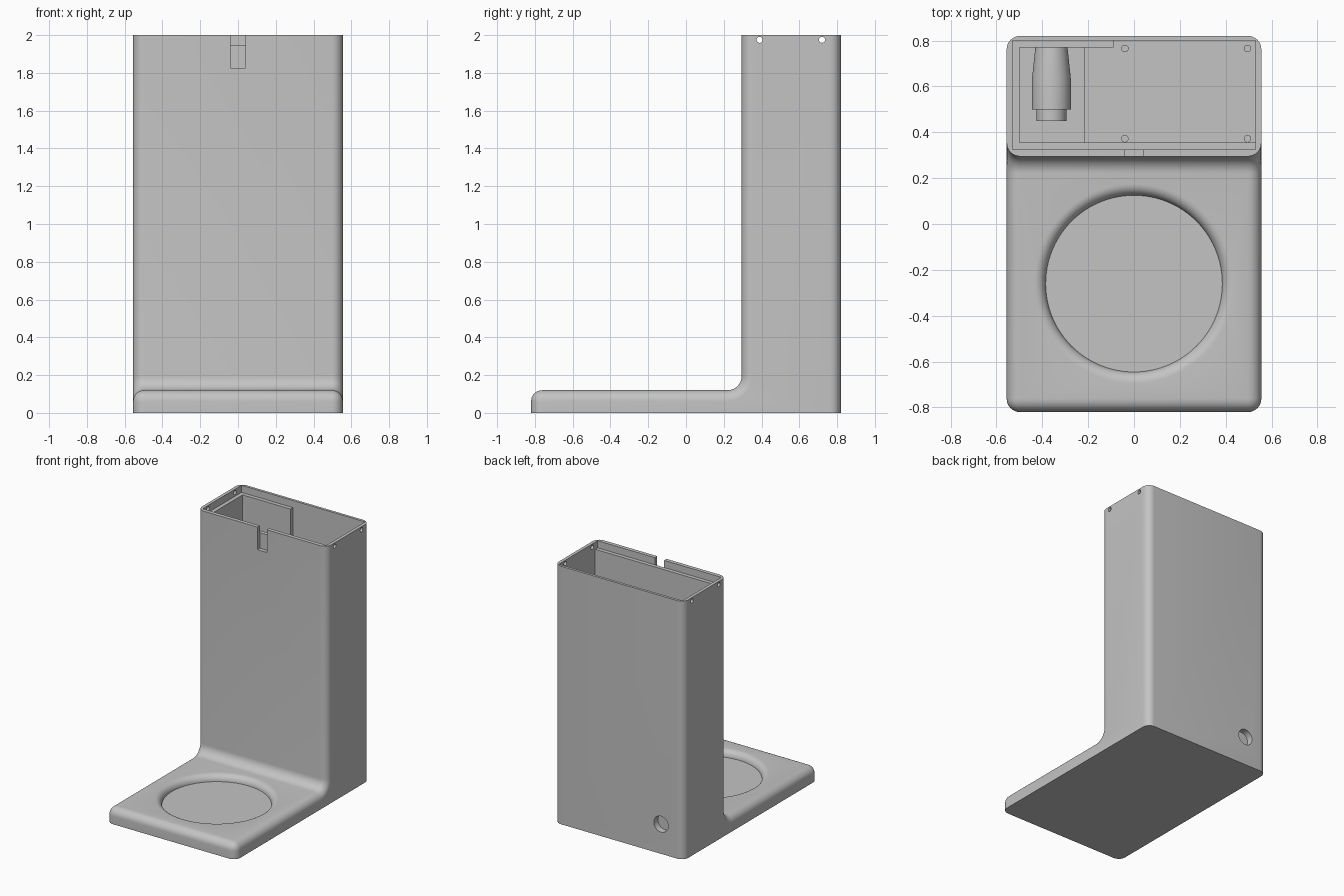
import bpy, bmesh, math
from mathutils import Matrix

cube = bpy.data.objects.get("Cube")
if cube:
    bpy.data.objects.remove(cube, do_unlink=True)

grey = bpy.data.materials.new("plain_grey")
grey.use_nodes = True
colour = (0.55, 0.55, 0.55, 1)
grey.diffuse_color = colour
for node in grey.node_tree.nodes:
    if node.type == 'BSDF_PRINCIPLED':
        node.inputs["Base Color"].default_value = colour

HALF_X, HALF_Y, BASE_TOP, TOWER_Y, HEIGHT = 0.555, 0.82, 0.12, 0.295, 2.0


def finish(name, bm):
    bmesh.ops.recalc_face_normals(bm, faces=bm.faces)
    mesh = bpy.data.meshes.new(name)
    bm.to_mesh(mesh)
    bm.free()
    mesh.materials.append(grey)
    ob = bpy.data.objects.new(name, mesh)
    bpy.context.collection.objects.link(ob)
    return ob


def box(name, x, y, z):
    bm = bmesh.new()
    bmesh.ops.create_cube(bm, size=1)
    for v in bm.verts:
        v.co = [(a + b) / 2 + c * (b - a) for (a, b), c in zip((x, y, z), v.co)]
    return finish(name, bm)


def lathe(name, profile, place, steps=96):
    """Spin a closed (radius, height) profile that starts and ends on the axis."""
    bm = bmesh.new()
    verts = [bm.verts.new((r, 0, h)) for r, h in profile]
    edges = [bm.edges.new(pair) for pair in zip(verts, verts[1:])]
    bmesh.ops.spin(bm, geom=verts + edges, cent=(0, 0, 0), axis=(0, 0, 1),
                   angle=math.tau, steps=steps)
    bmesh.ops.remove_doubles(bm, verts=bm.verts, dist=1e-5)
    bm.transform(place)
    return finish(name, bm)


def rod(name, radius, length, place):
    return lathe(name, [(0, 0), (radius, 0), (radius, length), (0, length)], place, 32)


def activate(ob):
    bpy.ops.object.select_all(action='DESELECT')
    ob.select_set(True)
    bpy.context.view_layer.objects.active = ob


def cut(ob, cutter):
    cutter.hide_render = True
    mod = ob.modifiers.new("cut", 'BOOLEAN')
    mod.operation, mod.solver, mod.object = 'DIFFERENCE', 'EXACT', cutter
    activate(ob)
    bpy.ops.object.modifier_apply(modifier=mod.name)
    bpy.data.objects.remove(cutter, do_unlink=True)


# Stand body: L-shaped side profile with a concave fillet, extruded across
fillet = 0.075
profile = [(-HALF_Y, 0), (-HALF_Y, BASE_TOP)]
for i in range(11):
    a = math.pi / 2 * i / 10
    profile.append((TOWER_Y - fillet + fillet * math.sin(a),
                    BASE_TOP + fillet - fillet * math.cos(a)))
profile += [(TOWER_Y, HEIGHT), (HALF_Y, HEIGHT), (HALF_Y, 0)]
bm = bmesh.new()
side = bm.faces.new([bm.verts.new((-HALF_X, y, z)) for y, z in profile])
out = bmesh.ops.extrude_face_region(bm, geom=[side])
for v in out["geom"]:
    if isinstance(v, bmesh.types.BMVert):
        v.co.x = HALF_X
# keep the closed bottom and the far side, restoring the first cap if dropped
if not any(all(v.co.x < 0 for v in f.verts) for f in bm.faces):
    bmesh.ops.holes_fill(bm, edges=[e for e in bm.edges if e.is_boundary])
bmesh.ops.recalc_face_normals(bm, faces=bm.faces)


def is_rounded(e):
    heights = [v.co.z for v in e.verts]
    flat_end = max(heights) < 0.001 or min(heights) > HEIGHT - 0.001
    return not flat_end and e.calc_face_angle(0) > 1


bmesh.ops.bevel(bm, geom=[e for e in bm.edges if is_rounded(e)], offset=0.058,
                offset_type='OFFSET', segments=8, profile=0.5, affect='EDGES')
body = finish("stand_body", bm)

# Round cup recess with a rolled lip
lip, floor_z, radius = 0.05, 0.07, 0.385
ring = [(0, floor_z), (radius, floor_z)]
for i in range(1, 9):
    a = math.pi / 2 * i / 8
    ring.append((radius + lip - lip * math.cos(a), floor_z + lip * math.sin(a)))
ring += [(radius + lip + 0.001, 0.14), (0, 0.14)]
cut(body, lathe("recess_cutter", ring, Matrix.Translation((0, -0.26, 0))))

# Hollow tower: lid seat, then the chamber with its thicker liner walls
ledge = 1.945
cut(body, box("lid_cutter", (-0.53, 0.53), (0.325, 0.80), (ledge, 2.1)))
cut(body, box("left_chamber_cutter", (-0.50, -0.215), (0.355, 0.77), (0.06, 1.96)))
cut(body, box("middle_chamber_cutter", (-0.23, -0.08), (0.355, 0.77), (0.08, 1.96)))
cut(body, box("right_chamber_cutter", (-0.09, 0.53), (0.355, 0.80), (0.08, 1.96)))

# Slot in the front wall, screw holes in the sides, cable hole in the back
cut(body, box("slot_cutter", (-0.04, 0.04), (0.25, 0.325), (1.825, 2.1)))
across = Matrix.Rotation(math.pi / 2, 4, 'Y')
for y in (0.39, 0.72):
    cut(body, rod("screw_cutter", 0.016, 1.4,
                  Matrix.Translation((-0.7, y, 1.975)) @ across))
forward = Matrix.Rotation(math.pi / 2, 4, 'X')
hole = (-0.36, 0.9, 0.23)
cut(body, rod("cable_cutter", 0.062, 0.2, Matrix.Translation(hole) @ forward))

# Power socket inside, behind the cable hole
socket = lathe("power_socket",
               [(0, 0), (0.07, 0), (0.085, 0.14), (0.085, 0.27), (0.065, 0.27),
                (0.065, 0.32), (0, 0.32)],
               Matrix.Translation((-0.36, 0.77, 0.23)) @ forward, 48)

# Small mounting pegs on the chamber floor
pegs = [rod("mounting_peg", 0.016, 0.06, Matrix.Translation((x, y, 0.07)))
        for x in (-0.04, 0.495) for y in (0.372, 0.765)]

for ob in [body, socket] + pegs:
    activate(ob)
    bpy.ops.object.shade_smooth_by_angle(angle=math.radians(30))
